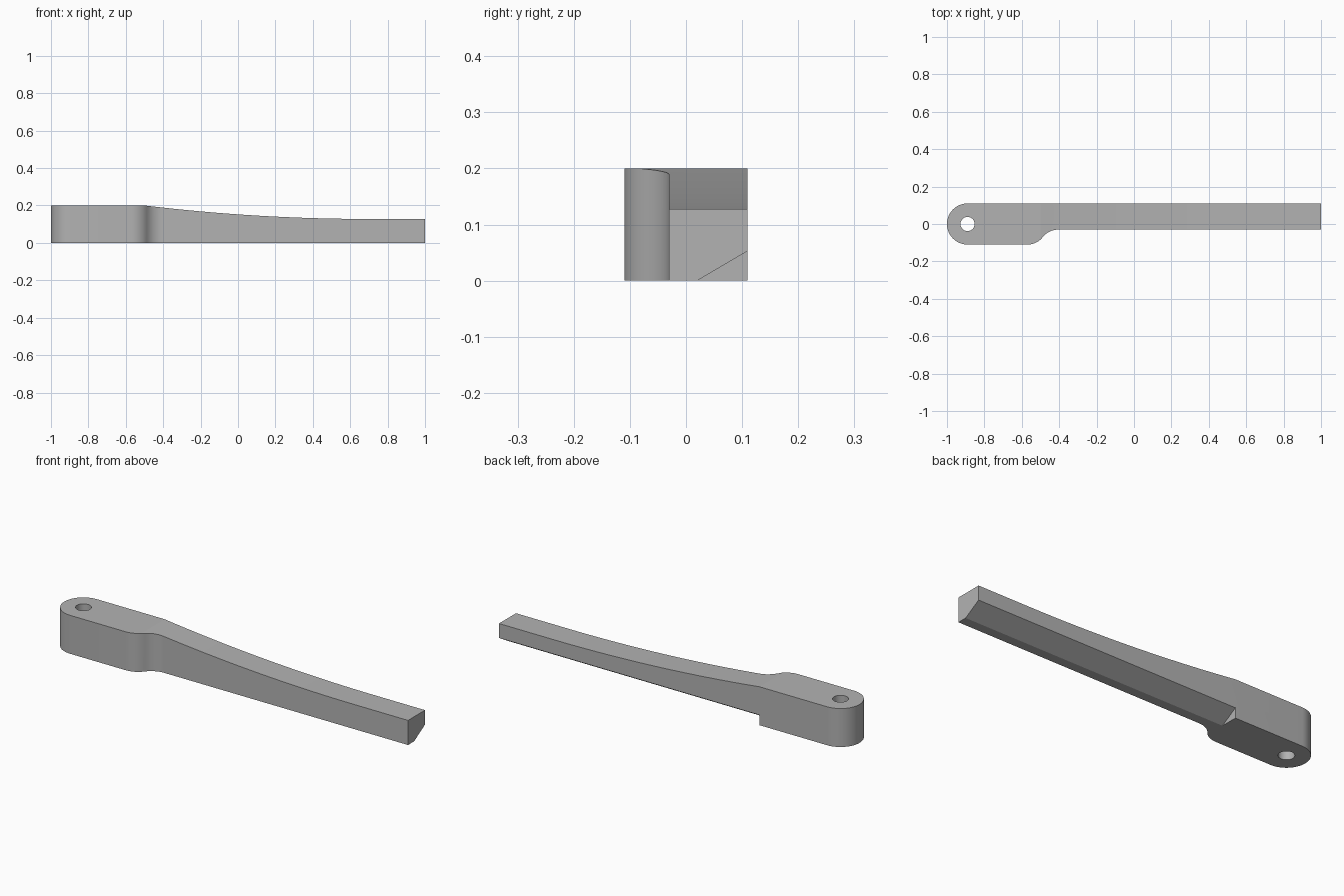
import bpy, bmesh
from math import cos, sin, pi, radians
from mathutils import Vector

cube = bpy.data.objects.get("Cube")
if cube:
    bpy.data.objects.remove(cube, do_unlink=True)

grey = bpy.data.materials.new("mid_grey")
grey.use_nodes = True
colour = (0.45, 0.45, 0.45, 1)
grey.diffuse_color = colour
grey.node_tree.nodes["Principled BSDF"].inputs["Base Color"].default_value = colour


def arc(cx, cy, r, start, end, steps):
    """Points along a circular arc, angles in degrees."""
    angles = [radians(start + (end - start) * i / steps) for i in range(steps + 1)]
    return [(cx + r * cos(a), cy + r * sin(a)) for a in angles]


def prism(name, outline, place, depth):
    """Extrude a flat outline; place maps its 2D points into space."""
    bm = bmesh.new()
    face = bm.faces.new([bm.verts.new(place(*p)) for p in outline])
    extruded = bmesh.ops.extrude_face_region(bm, geom=[face])["geom"]
    verts = [v for v in extruded if isinstance(v, bmesh.types.BMVert)]
    bmesh.ops.translate(bm, verts=verts, vec=Vector(depth))
    bmesh.ops.recalc_face_normals(bm, faces=bm.faces)
    mesh = bpy.data.meshes.new(name)
    bm.to_mesh(mesh)
    bm.free()
    mesh.materials.append(grey)
    obj = bpy.data.objects.new(name, mesh)
    bpy.context.collection.objects.link(obj)
    return obj


HEAD_X, HEAD_R, HEIGHT = -0.89, 0.11, 0.2
STEP_X, GRIP_Y = -0.5, -0.03

# Lever body: round head, S-shaped neck and straight handle in plan
neck_r, neck_angle, neck_x = 0.105, 51.75, -0.57
outline = arc(HEAD_X, 0, HEAD_R, 90, 270, 32)
outline += arc(neck_x, -HEAD_R + neck_r, neck_r, -90, -90 + neck_angle, 10)
outline += arc(neck_x + 2 * neck_r * sin(radians(neck_angle)), GRIP_Y - neck_r,
               neck_r, 90 + neck_angle, 90, 10)[1:]
outline += [(1, GRIP_Y), (1, HEAD_R)]
lever = prism("lever", outline, lambda x, y: (x, y, 0), (0, 0, HEIGHT))


# Concave sweep along the top of the handle
def top_height(x):
    return 0.128 + 0.072 * (max(0.7 - x, 0) / 1.2) ** 2


sweep = [(STEP_X + 1.2 * i / 24, top_height(STEP_X + 1.2 * i / 24)) for i in range(25)]
sweep += [(1.1, top_height(1)), (1.1, 0.4), (STEP_X, 0.4)]
top_cutter = prism("top_cutter", sweep, lambda x, z: (x, -0.3, z), (0, 0.6, 0))

# Sloped relief under the back edge of the handle
slope = 0.053 / 0.09
relief = [(0.02 - 0.1, -0.1 * slope), (0.11 + 0.1, 0.053 + 0.1 * slope), (0.21, -0.1 * slope)]
relief_cutter = prism("relief_cutter", relief, lambda y, z: (STEP_X, y, z), (1.7, 0, 0))

# Pivot hole through the head
hole_cutter = prism("hole_cutter", arc(HEAD_X, 0, 0.038, 0, 360, 32)[:-1],
                    lambda x, y: (x, y, -0.1), (0, 0, 0.5))

bpy.context.view_layer.objects.active = lever
lever.select_set(True)
for cutter in (top_cutter, relief_cutter, hole_cutter):
    mod = lever.modifiers.new("cut", "BOOLEAN")
    mod.operation = "DIFFERENCE"
    mod.solver = "EXACT"
    mod.object = cutter
    bpy.ops.object.modifier_apply(modifier=mod.name)
    bpy.data.objects.remove(cutter, do_unlink=True)

bpy.ops.object.shade_smooth_by_angle(angle=radians(30))
# The shallow crease where the sweep begins stays sharp
for edge in lever.data.edges:
    a, b = (lever.data.vertices[i].co for i in edge.vertices)
    if all(abs(p.x - STEP_X) < 1e-4 and p.z > HEIGHT - 1e-3 for p in (a, b)):
        edge.use_edge_sharp = True
